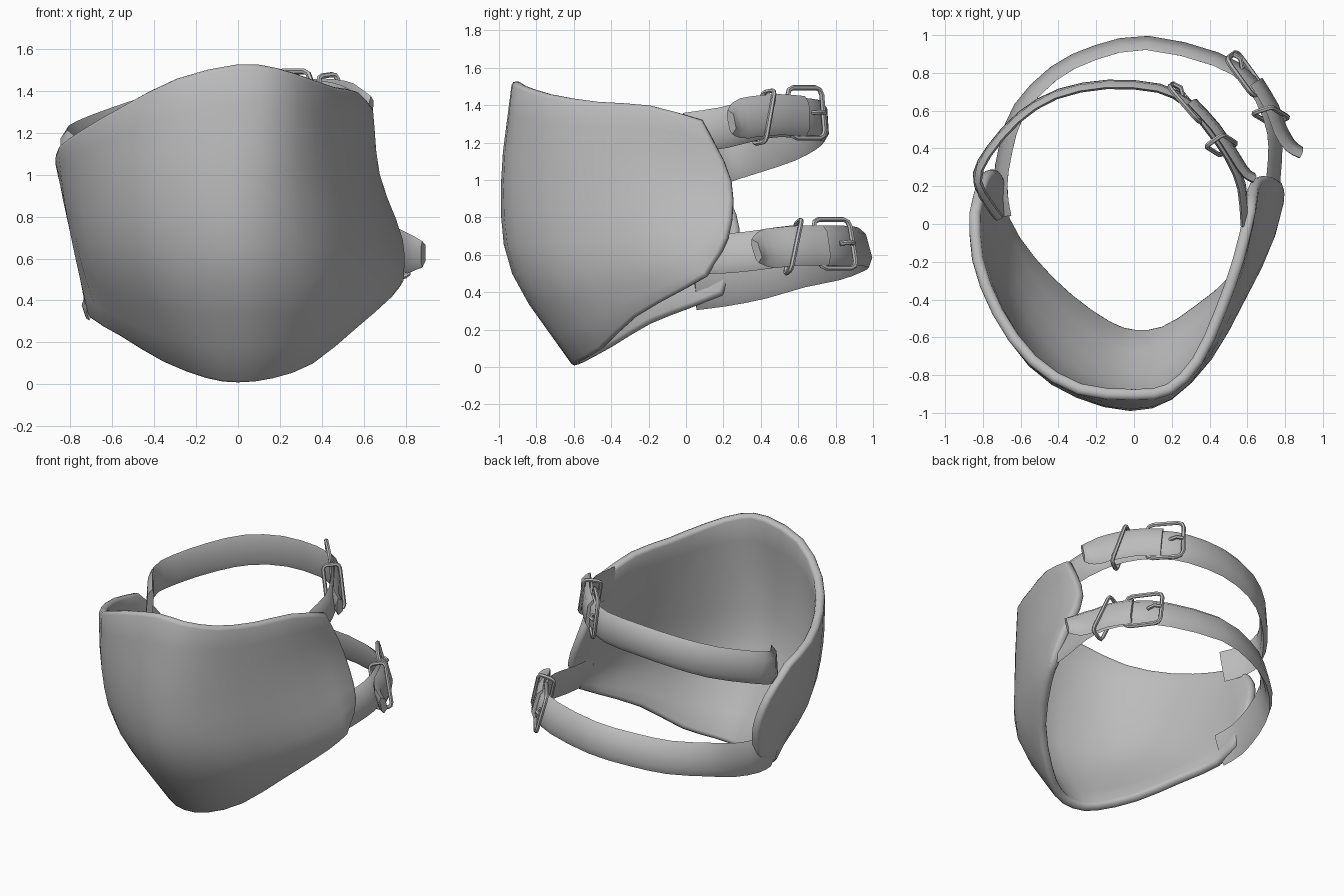
import bpy, bmesh, math
from mathutils import Vector

if "Cube" in bpy.data.objects:
    bpy.data.objects.remove(bpy.data.objects["Cube"])

grey = bpy.data.materials.new("plain grey")
grey.diffuse_color = (0.5, 0.5, 0.5, 1)
grey.use_nodes = True
grey.node_tree.nodes["Principled BSDF"].inputs["Base Color"].default_value = grey.diffuse_color
UP = Vector((0, 0, 1))


def make(name, verts, faces, angle=50):
    me = bpy.data.meshes.new(name)
    bm = bmesh.new()
    vs = [bm.verts.new(v) for v in verts]
    for f in faces:
        bm.faces.new([vs[i] for i in f])
    bm.to_mesh(me)
    bm.free()
    me.materials.append(grey)
    ob = bpy.data.objects.new(name, me)
    bpy.context.collection.objects.link(ob)
    bpy.ops.object.select_all(action='DESELECT')
    ob.select_set(True)
    bpy.context.view_layer.objects.active = ob
    bpy.ops.object.shade_smooth_by_angle(angle=math.radians(angle))
    return ob


def spline(pts, n):
    """Smooth curve through the points, n steps per span."""
    p = [Vector(q) for q in pts]
    p = [2 * p[0] - p[1]] + p + [2 * p[-1] - p[-2]]
    out = []
    for i in range(1, len(p) - 2):
        a, b, c, d = p[i - 1:i + 3]
        for k in range(n):
            t = k / n
            out.append(0.5 * (2 * b + (c - a) * t + (2 * a - 5 * b + 4 * c - d) * t * t
                              + (3 * b - a - 3 * c + d) * t ** 3))
    return out + [p[-2]]


# curved plate: columns from left to right, each from the top rim to the bottom rim
columns = [
    [(-.88, .06, 1.07), (-.83, .24, .88), (-.77, .29, .65), (-.72, .20, .38)],
    [(-.86, -.20, 1.14), (-.83, -.10, .88), (-.78, .00, .62), (-.71, .02, .31)],
    [(-.75, -.48, 1.22), (-.74, -.45, .90), (-.70, -.37, .57), (-.56, -.20, .22)],
    [(-.56, -.74, 1.33), (-.55, -.75, .92), (-.50, -.67, .53), (-.36, -.40, .10)],
    [(-.30, -.90, 1.46), (-.30, -.92, .95), (-.27, -.84, .50), (-.15, -.55, .02)],
    [(.00, -.93, 1.53), (-.02, -.99, .97), (.00, -.93, .50), (.00, -.60, .00)],
    [(.20, -.90, 1.51), (.20, -.93, .98), (.22, -.86, .50), (.17, -.58, .02)],
    [(.36, -.74, 1.46), (.38, -.74, 1.0), (.42, -.68, .50), (.36, -.46, .09)],
    [(.48, -.48, 1.42), (.53, -.45, 1.0), (.60, -.38, .55), (.57, -.28, .26)],
    [(.58, -.20, 1.40), (.63, -.13, 1.02), (.74, -.08, .60), (.74, -.02, .41)],
    [(.65, .08, 1.32), (.68, .24, 1.0), (.79, .22, .70), (.80, .10, .49)],
]
cols = [spline(c, 3) for c in columns]
rows = [spline(r, 2) for r in zip(*cols)]
w = len(rows[0])
plate = make("plate", [v for r in rows for v in r],
             [(j * w + i, (j + 1) * w + i, (j + 1) * w + i + 1, j * w + i + 1)
              for j in range(len(rows) - 1) for i in range(w - 1)])
solid = plate.modifiers.new("thickness", 'SOLIDIFY')
solid.thickness, solid.offset = 0.06, -1
bevel = plate.modifiers.new("round_rim", 'BEVEL')
bevel.width, bevel.segments, bevel.limit_method = 0.022, 2, 'ANGLE'
bevel.angle_limit = math.radians(50)


def frame(t, lean):
    """Tangent, width direction and outward direction of a strap."""
    t = t.normalized()
    out = t.cross(UP).normalized()
    up = UP - lean * out
    up = (up - up.dot(t) * t).normalized()
    return t, up, t.cross(up)


def strap(name, path, width, lean, taper=False, thick=0.03):
    pts = spline(path, 2)
    verts, faces, n = [], [], len(pts)
    for i, p in enumerate(pts):
        _, up, out = frame(pts[min(i + 1, n - 1)] - pts[max(i - 1, 0)], lean)
        h = width / 2 * (min(1, 0.6 + 0.14 * i) if taper else 1)
        for a, b in ((-1, 0), (-.6, 1), (.6, 1), (1, 0), (.6, -.4), (-.6, -.4)):
            verts.append(p + up * a * h + out * b * thick)
    for i in range(n - 1):
        for k in range(6):
            m = (k + 1) % 6
            faces.append((i * 6 + k, i * 6 + m, i * 6 + 6 + m, i * 6 + 6 + k))
    faces += [tuple(range(5, -1, -1)), tuple(range(n * 6 - 6, n * 6))]
    return make(name, verts, faces)


def rod(name, pts, r, closed):
    """Six-sided wire along a path."""
    n, verts, faces = len(pts), [], []
    flat = (pts[1] - pts[0]).cross(pts[2] - pts[1]).normalized()
    for i, p in enumerate(pts):
        a = pts[i - 1] if closed or i else p
        b = pts[(i + 1) % n] if closed or i < n - 1 else p
        side = (b - a).normalized().cross(flat)
        for k in range(6):
            t = k * math.pi / 3
            verts.append(p + r * (math.cos(t) * side + math.sin(t) * flat))
    for i in range(n if closed else n - 1):
        j = (i + 1) % n
        for k in range(6):
            m = (k + 1) % 6
            faces.append((i * 6 + k, j * 6 + k, j * 6 + m, i * 6 + m))
    if not closed:
        faces += [tuple(range(6)), tuple(range(n * 6 - 1, n * 6 - 7, -1))]
    return make(name, verts, faces)


def rounded(c, a, b, ha, hb, r):
    """Rounded rectangle in the plane of a and b."""
    pts = []
    for sa, sb, s in ((1, 1, 0), (-1, 1, 1), (-1, -1, 2), (1, -1, 3)):
        for k in range(3):
            t = (s + k / 2) * math.pi / 2
            pts.append(c + a * (sa * (ha - r) + r * math.cos(t)) + b * (sb * (hb - r) + r * math.sin(t)))
    return pts


def fittings(name, buckle_at, buckle_dir, loop_at, loop_dir, lean):
    # buckle frame with its prong
    t, up, out = frame(Vector(buckle_dir), lean)
    c = Vector(buckle_at) + out * 0.035
    rod(name + "_buckle", rounded(c, t, up, .12, .135, .04), .014, True)
    rod(name + "_prong", [c + t * .12 + out * .012, c + t * .08 + out * .03, c + t * .03 + out * .005], .013, False)
    # keeper loop around both strap layers
    t, up, out = frame(Vector(loop_dir), lean)
    tilt = (up + t * 0.3).normalized()
    rod(name + "_keeper", rounded(Vector(loop_at) + out * .015, out, tilt, .055, .145, .025), .013, True)


# upper strap, its loose end and its fittings
strap("upper_strap", [(.58, 0, 1.25), (.56, .2, 1.28), (.49, .36, 1.32), (.39, .5, 1.34), (.28, .63, 1.33),
                      (.13, .71, 1.32), (-.14, .73, 1.31), (-.4, .68, 1.27), (-.6, .56, 1.21), (-.76, .38, 1.15),
                      (-.82, .25, 1.11), (-.78, .14, 1.07), (-.71, .04, 1.05)], .22, .06)
strap("upper_strap_end", [(.63, .235, 1.31), (.58, .27, 1.32), (.515, .37, 1.34), (.42, .51, 1.35),
                          (.30, .64, 1.34)], .22, .12, True)
fittings("upper", (.25, .62, 1.355), (-.18, .21, 0), (.45, .41, 1.335), (-.1, .14, 0), .12)

# lower strap, its loose end and its fittings
strap("lower_strap", [(.72, .05, .60), (.73, .25, .61), (.74, .42, .63), (.71, .57, .65), (.61, .75, .65),
                      (.43, .865, .65), (.07, .95, .64), (-.2, .90, .61), (-.42, .79, .57), (-.6, .6, .53),
                      (-.67, .4, .47), (-.7, .2, .43), (-.68, .05, .41)], .22, .27)
strap("lower_strap_end", [(.88, .37, .62), (.82, .41, .63), (.765, .5, .64), (.725, .61, .65),
                          (.64, .75, .65)], .22, .27, True)
fittings("lower", (.56, .775, .65), (-.16, .22, 0), (.71, .57, .64), (-.06, .18, 0), .27)
